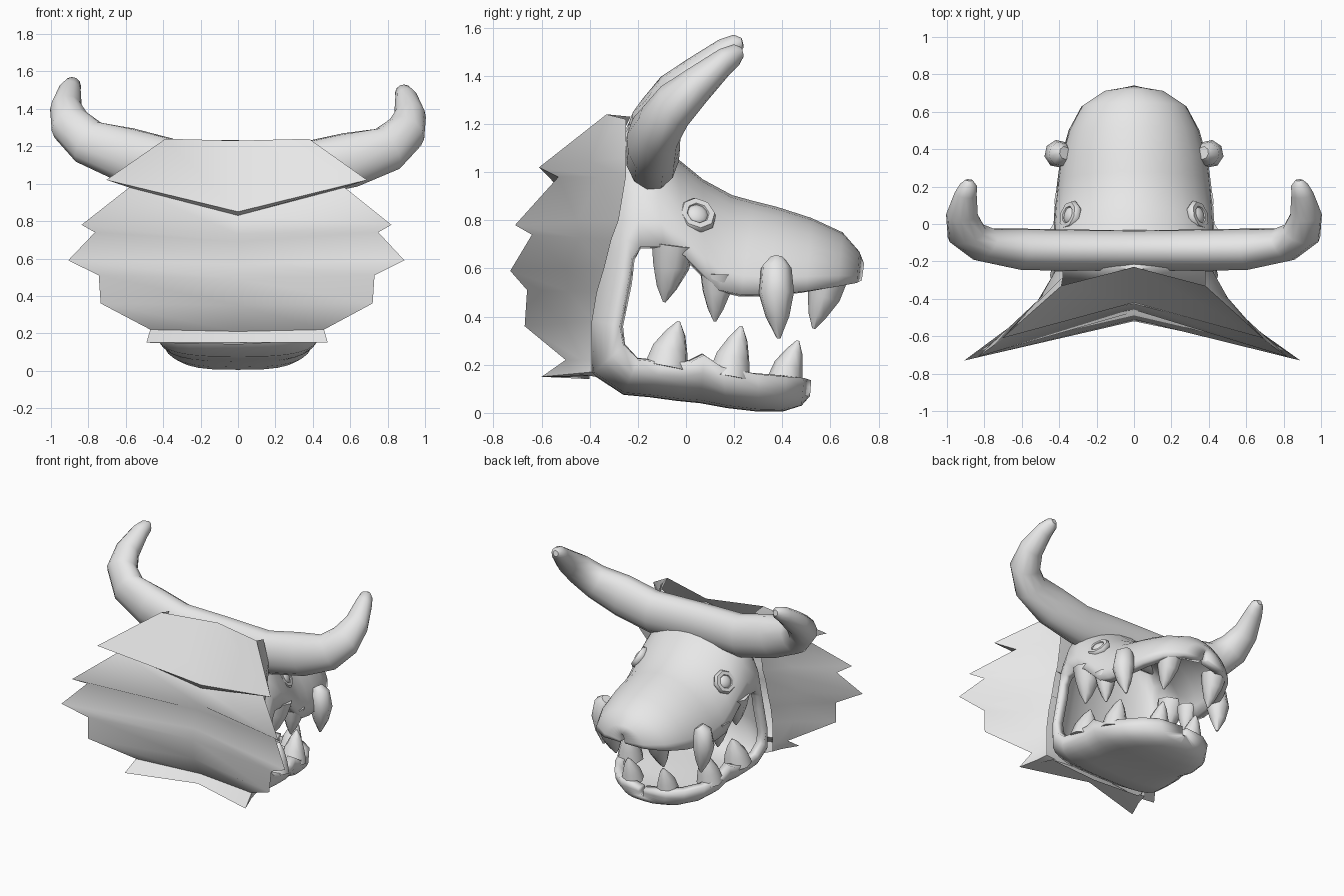
import bpy
import math
from mathutils import Vector

if "Cube" in bpy.data.objects:
    bpy.data.objects.remove(bpy.data.objects["Cube"])

grey = bpy.data.materials.new("plain_grey")
grey.use_nodes = True
grey.diffuse_color = (0.8, 0.8, 0.8, 1)
grey.node_tree.nodes["Principled BSDF"].inputs["Base Color"].default_value = (0.8, 0.8, 0.8, 1)


def finish(obj, angle):
    """Give an object its colour and its shading."""
    obj.data.materials.clear()
    obj.data.materials.append(grey)
    bpy.ops.object.select_all(action='DESELECT')
    obj.select_set(True)
    bpy.context.view_layer.objects.active = obj
    bpy.ops.object.shade_smooth_by_angle(angle=math.radians(angle))
    return obj


def loft(name, rows, angle):
    """Join rows holding equal numbers of points into a sheet."""
    count = len(rows[0])
    faces = []
    for i in range(len(rows) - 1):
        for j in range(count - 1):
            a = i * count + j
            faces.append((a, a + 1, a + count + 1, a + count))
    mesh = bpy.data.meshes.new(name)
    mesh.from_pydata([p for row in rows for p in row], [], faces)
    obj = bpy.data.objects.new(name, mesh)
    bpy.context.collection.objects.link(obj)
    return finish(obj, angle)


def tube(name, points, radii, sides=2, squash=1.0):
    """Sweep a round section with varying radius along a path."""
    curve = bpy.data.curves.new(name, 'CURVE')
    curve.dimensions = '3D'
    curve.bevel_depth = 1.0
    curve.bevel_resolution = sides
    curve.use_fill_caps = True
    spline = curve.splines.new('POLY')
    spline.points.add(len(points) - 1)
    for dot, place, radius in zip(spline.points, points, radii):
        x, y, z = place
        dot.co = (x, y / squash, z, 1)
        dot.radius = radius
    obj = bpy.data.objects.new(name, curve)
    obj.scale.y = squash
    bpy.context.collection.objects.link(obj)
    bpy.ops.object.select_all(action='DESELECT')
    obj.select_set(True)
    bpy.context.view_layer.objects.active = obj
    bpy.ops.object.convert(target='MESH')
    return finish(bpy.context.object, 80)


# Head: arches running from the snout tip, around the mouth corner, to the jaw tip
# Each entry: lip y, lip z, crown y, crown z, half width
arches = [
    (0.73, 0.55, 0.74, 0.62, 0.02),
    (0.71, 0.54, 0.72, 0.67, 0.16),
    (0.63, 0.525, 0.65, 0.75, 0.28),
    (0.5, 0.505, 0.52, 0.81, 0.35),
    (0.34, 0.49, 0.38, 0.855, 0.395),
    (0.23, 0.49, 0.28, 0.88, 0.41),
    (0.14, 0.51, 0.19, 0.905, 0.42),
    (0.08, 0.57, 0.07, 0.97, 0.425),
    (0, 0.65, -0.04, 1.06, 0.43),
    (-0.09, 0.69, -0.15, 1.17, 0.43),
    (-0.19, 0.69, -0.24, 1.2, 0.43),
    (-0.225, 0.64, -0.33, 1.02, 0.435),
    (-0.24, 0.54, -0.38, 0.8, 0.44),
    (-0.275, 0.36, -0.45, 0.4, 0.45),
    (-0.26, 0.28, -0.39, 0.16, 0.445),
    (-0.2, 0.22, -0.26, 0.075, 0.435),
    (-0.1, 0.21, -0.15, 0.065, 0.43),
    (0.02, 0.21, -0.04, 0.05, 0.42),
    (0.075, 0.24, 0.06, 0.04, 0.41),
    (0.15, 0.19, 0.17, 0.02, 0.4),
    (0.3, 0.16, 0.3, 0.005, 0.36),
    (0.42, 0.15, 0.4, 0.005, 0.28),
    (0.49, 0.145, 0.48, 0.03, 0.18),
    (0.52, 0.135, 0.515, 0.07, 0.02),
]
steps = 14
rows = []
for lip_y, lip_z, top_y, top_z, width in arches:
    # The underjaw is flatter than the rounded muzzle
    power = 1.05 if top_z > lip_z else 0.65
    row = []
    for k in range(steps + 1):
        turn = math.pi * k / steps
        side = math.cos(turn)
        rise = max(math.sin(turn), 0) ** power
        x = math.copysign(abs(side) ** power, side) * width
        row.append((x, lip_y + (top_y - lip_y) * rise, lip_z + (top_z - lip_z) * rise))
    rows.append(row)
head = loft("head_and_jaw", rows, 80)
shell = head.modifiers.new("thickness", 'SOLIDIFY')
shell.thickness = 0.06
shell.offset = -1

# Mane: rows of side points around a hollow back
# Each entry: tip x, tip y, tip z, centre y, centre z, root y, root z
tufts = [
    (0.38, -0.33, 1.24, -0.23, 1.23, -0.25, 1.22),
    (0.69, -0.61, 1.02, -0.42, 0.85, -0.25, 1.06),
    (0.57, -0.53, 0.98, -0.425, 0.83, -0.25, 0.98),
    (0.82, -0.71, 0.78, -0.46, 0.73, -0.28, 0.8),
    (0.75, -0.64, 0.74, -0.47, 0.69, -0.31, 0.72),
    (0.89, -0.73, 0.59, -0.51, 0.57, -0.34, 0.6),
    (0.73, -0.66, 0.51, -0.52, 0.49, -0.37, 0.5),
    (0.72, -0.67, 0.36, -0.51, 0.35, -0.39, 0.38),
    (0.46, -0.5, 0.22, -0.43, 0.21, -0.39, 0.22),
    (0.48, -0.6, 0.15, -0.46, 0.15, -0.39, 0.17),
    (0.36, -0.4, 0.16, -0.4, 0.14, -0.37, 0.15),
]
rows = []
for x, y, z, mid_y, mid_z, root_y, root_z in tufts:
    # A shallow groove runs between the cheek and the flaring tips
    base = Vector((min(x, 0.42), root_y, root_z))
    tip = Vector((x, y, z))
    groove = base.lerp(tip, 0.4) - Vector((0.1 * (x - base.x), 0, 0))
    right = [(-p.x, p.y, p.z) for p in (base, groove)]
    rows.append(right + [(-x * 1.02, y, z), (0, mid_y, mid_z), tip, groove, base])
loft("mane", rows, 65)

# Horns: one bar across the brow, the +x side a little lower
horn = [
    (0.35, -0.14, 1.085, 0.15),
    (0.6, -0.135, 1.145, 0.15),
    (0.8, -0.11, 1.21, 0.125),
    (0.895, -0.05, 1.3, 0.11),
    (0.92, 0.05, 1.39, 0.085),
    (0.9, 0.16, 1.485, 0.06),
    (0.885, 0.21, 1.515, 0.045),
    (0.882, 0.235, 1.525, 0.02),
]
lower = [(x, y, z - 0.03 * x) for x, y, z, r in horn]
upper = [(-x, y, z + 0.015 * x) for x, y, z, r in horn]
sizes = [h[3] for h in horn]
tube("horns", upper[::-1] + [(0, -0.14, 1.09)] + lower,
     sizes[::-1] + [0.145] + sizes, 4, squash=0.75)

# Teeth: base point, tip point and base radius
teeth = {
    "upper_back_tooth": ((0.36, -0.05, 0.7), (0.34, -0.09, 0.46), 0.095),
    "upper_middle_tooth": ((0.355, 0.13, 0.58), (0.34, 0.12, 0.38), 0.075),
    "upper_front_tooth": ((0.19, 0.59, 0.57), (0.19, 0.53, 0.35), 0.085),
    "lower_back_tooth": ((0.36, -0.08, 0.19), (0.35, -0.03, 0.38), 0.095),
    "lower_middle_tooth": ((0.32, 0.18, 0.15), (0.31, 0.23, 0.36), 0.09),
    "lower_front_tooth": ((0.14, 0.41, 0.13), (0.14, 0.465, 0.3), 0.075),
}
for side, sign in (("left", 1), ("right", -1)):
    mirror = Vector((sign, 1, 1))
    for name, (base, tip, radius) in teeth.items():
        base, tip = Vector(base) * mirror, Vector(tip) * mirror
        bulge = Vector((0, (base - tip).y * 0.1, 0))
        path = [base, base.lerp(tip, 0.4) + bulge, base.lerp(tip, 0.75), tip]
        tube(side + "_" + name, path, [radius, radius * 0.8, radius * 0.45, 0.006])

    # Outer tusk overlapping the upper lip
    tusk = [(0.37, 0.38, 0.635), (0.395, 0.375, 0.6), (0.405, 0.375, 0.5),
            (0.4, 0.38, 0.4), (0.39, 0.385, 0.31)]
    tube(side + "_tusk", [Vector(p) * mirror for p in tusk],
         [0.035, 0.065, 0.075, 0.05, 0.008])

    # Eye: flat eight-sided lid with a small ball in it
    facing = Vector((0.8, 0.25, 0.5)) * mirror
    place = Vector((0.34, 0.045, 0.82)) * mirror
    aim = facing.to_track_quat('Z', 'Y').to_euler()
    bpy.ops.mesh.primitive_torus_add(location=place, rotation=aim, major_segments=8,
                                     minor_segments=6, major_radius=0.06,
                                     minor_radius=0.024)
    bpy.context.object.name = side + "_eyelid"
    finish(bpy.context.object, 60)
    bpy.ops.mesh.primitive_uv_sphere_add(location=place, rotation=aim, segments=10,
                                         ring_count=6, radius=0.05)
    bpy.context.object.name = side + "_eyeball"
    bpy.context.object.scale.z = 0.6
    finish(bpy.context.object, 60)
